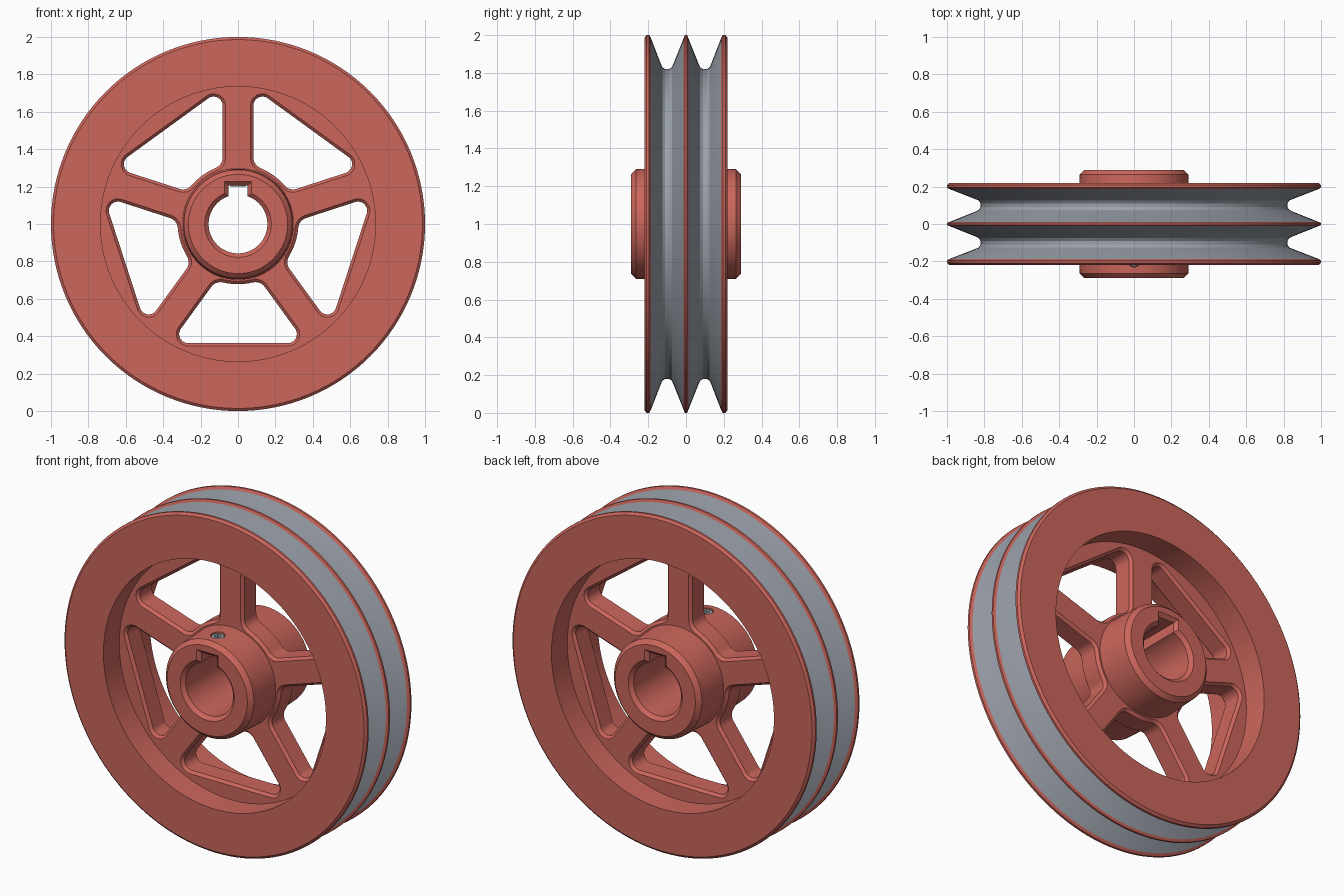
import bpy, bmesh, math
from mathutils import Vector, Matrix

if "Cube" in bpy.data.objects:
    bpy.data.objects.remove(bpy.data.objects["Cube"], do_unlink=True)

CENTRE = Matrix.Translation((0, 0, 1))
SEGMENTS = 128


def make_material(name, rgb):
    mat = bpy.data.materials.new(name)
    mat.use_nodes = True
    mat.diffuse_color = (*rgb, 1)
    mat.node_tree.nodes["Principled BSDF"].inputs["Base Color"].default_value = (*rgb, 1)
    return mat


red = make_material("painted red", (0.60, 0.133, 0.107))
grey = make_material("bare steel", (0.33, 0.36, 0.41))


def make_object(name, bm, *mats):
    bmesh.ops.recalc_face_normals(bm, faces=bm.faces)
    mesh = bpy.data.meshes.new(name)
    bm.to_mesh(mesh)
    bm.free()
    for m in mats:
        mesh.materials.append(m)
    obj = bpy.data.objects.new(name, mesh)
    bpy.context.collection.objects.link(obj)
    return obj


def select_only(obj):
    bpy.ops.object.select_all(action='DESELECT')
    obj.select_set(True)
    bpy.context.view_layer.objects.active = obj


def loft(bm, sections, matrix):
    """Skin a list of equal-length point rings and cap both ends."""
    rings = [[bm.verts.new(matrix @ Vector(p)) for p in s] for s in sections]
    for a, b in zip(rings, rings[1:]):
        for i in range(len(a)):
            j = (i + 1) % len(a)
            bm.faces.new((a[i], a[j], b[j], b[i]))
    bm.faces.new(rings[0])
    bm.faces.new(rings[-1])


def cut(target, bm):
    cutter = make_object("cutter", bm, red)
    cutter.hide_render = True
    mod = target.modifiers.new("cut", 'BOOLEAN')
    mod.operation = 'DIFFERENCE'
    mod.solver = 'EXACT'
    mod.object = cutter
    select_only(target)
    bpy.ops.object.modifier_apply(modifier=mod.name)
    bpy.data.objects.remove(cutter, do_unlink=True)


def round_corners(corners, radii, steps=8):
    """Replace each corner of a 2D polygon by an arc."""
    points = []
    for i, (c, r) in enumerate(zip(corners, radii)):
        u = (corners[i - 1] - c).normalized()
        v = (corners[(i + 1) % len(corners)] - c).normalized()
        half = u.angle(v) / 2
        centre = c + (u + v).normalized() * (r / math.sin(half))
        length = r / math.tan(half)
        start, end = c + u * length - centre, c + v * length - centre
        for k in range(steps + 1):
            points.append(centre + start.lerp(end, k / steps).normalized() * r)
    return points


def window_outline(grow):
    """Opening between two spokes, below the hub, enlarged by grow."""
    spoke, hub, outer = 0.082 - grow, 0.328 - grow, 0.637 + grow
    a = math.radians(36)
    along = Vector((math.sin(a), -math.cos(a)))
    side = Vector((-math.cos(a), -math.sin(a))) * spoke
    inner = along * math.sqrt(hub ** 2 - spoke ** 2) + side
    rim = along * ((outer + side.y) / math.cos(a)) + side
    flip = lambda p: Vector((-p.x, p.y))
    corners = [flip(rim), rim, inner, Vector((0, -hub)), flip(inner)]
    radii = [0.048 + grow, 0.048 + grow, 0.06 + grow, hub, 0.06 + grow]
    return round_corners(corners, radii)


# Wheel body: half cross-section (radius, y), mirrored and turned about the axle
half = [(0.157, 0.27), (0.178, 0.29), (0.265, 0.29), (0.29, 0.265),
        (0.298, 0.07), (0.735, 0.07), (0.735, 0.22), (0.986, 0.22),
        (1, 0.208), (1, 0.195), (0.985, 0.186)]
groove = [(0.85, 0.134), (0.83, 0.125), (0.82, 0.11)]
half += groove + [(r, 0.2 - y) for r, y in reversed(groove)]
half += [(0.985, 0.012), (1, 0.006)]
profile = half + [(r, -y) for r, y in reversed(half)]

bm = bmesh.new()
rings = []
for i in range(SEGMENTS):
    a = math.tau * i / SEGMENTS
    rings.append([bm.verts.new((r * math.sin(a), y, 1 + r * math.cos(a))) for r, y in profile])
for i, ring in enumerate(rings):
    nxt = rings[(i + 1) % SEGMENTS]
    for j in range(len(profile)):
        k = (j + 1) % len(profile)
        f = bm.faces.new((ring[j], ring[k], nxt[k], nxt[j]))
        (r0, y0), (r1, y1) = profile[j], profile[k]
        # groove flanks and floors are bare steel
        in_groove = 0.8 < min(r0, r1) and max(r0, r1) < 0.986 and max(abs(y0), abs(y1)) < 0.19
        f.material_index = 1 if in_groove else 0
wheel = make_object("pulley_wheel", bm, red, grey)

# Five chamfered windows that leave the spokes
bm = bmesh.new()
levels = [(-0.074, 0.019), (-0.055, 0), (0.055, 0), (0.074, 0.019)]
sections = [[(p.x, y, p.y) for p in window_outline(g)] for y, g in levels]
for k in range(5):
    loft(bm, sections, CENTRE @ Matrix.Rotation(math.tau * k / 5, 4, 'Y'))
cut(wheel, bm)

# Keyway with chamfered mouths
bm = bmesh.new()
sections = []
for y, g in [(-0.3, 0.03), (-0.27, 0), (0.27, 0), (0.3, 0.03)]:
    w, h = 0.052 + g, 0.207 + g
    sections.append([(-w, y, 0), (w, y, 0), (w, y, h), (-w, y, h)])
loft(bm, sections, CENTRE)
cut(wheel, bm)


def circle(radius, z, sides=24):
    return [(radius * math.cos(math.tau * i / sides), radius * math.sin(math.tau * i / sides), z)
            for i in range(sides)]


def hexagon(radius, z):
    pts = []
    for i, (x, y, _) in enumerate(circle(radius, z)):
        s = math.cos(math.pi / 6) / math.cos((i % 4) * math.tau / 24 - math.pi / 6)
        pts.append((x * s, y * s, z))
    return pts


# Set screw hole and socket screw on the front of the hub
SCREW = Matrix.Translation((0, -0.19, 1))
bm = bmesh.new()
loft(bm, [circle(0.04, 0.18), circle(0.04, 0.4)], SCREW)
cut(wheel, bm)
bm = bmesh.new()
loft(bm, [circle(0.039, 0.2), circle(0.039, 0.282), circle(0.034, 0.287),
          hexagon(0.02, 0.287), hexagon(0.02, 0.255)], SCREW)
screw = make_object("set_screw", bm, grey)

for obj in (wheel, screw):
    select_only(obj)
    bpy.ops.object.shade_smooth_by_angle(angle=math.radians(30))
